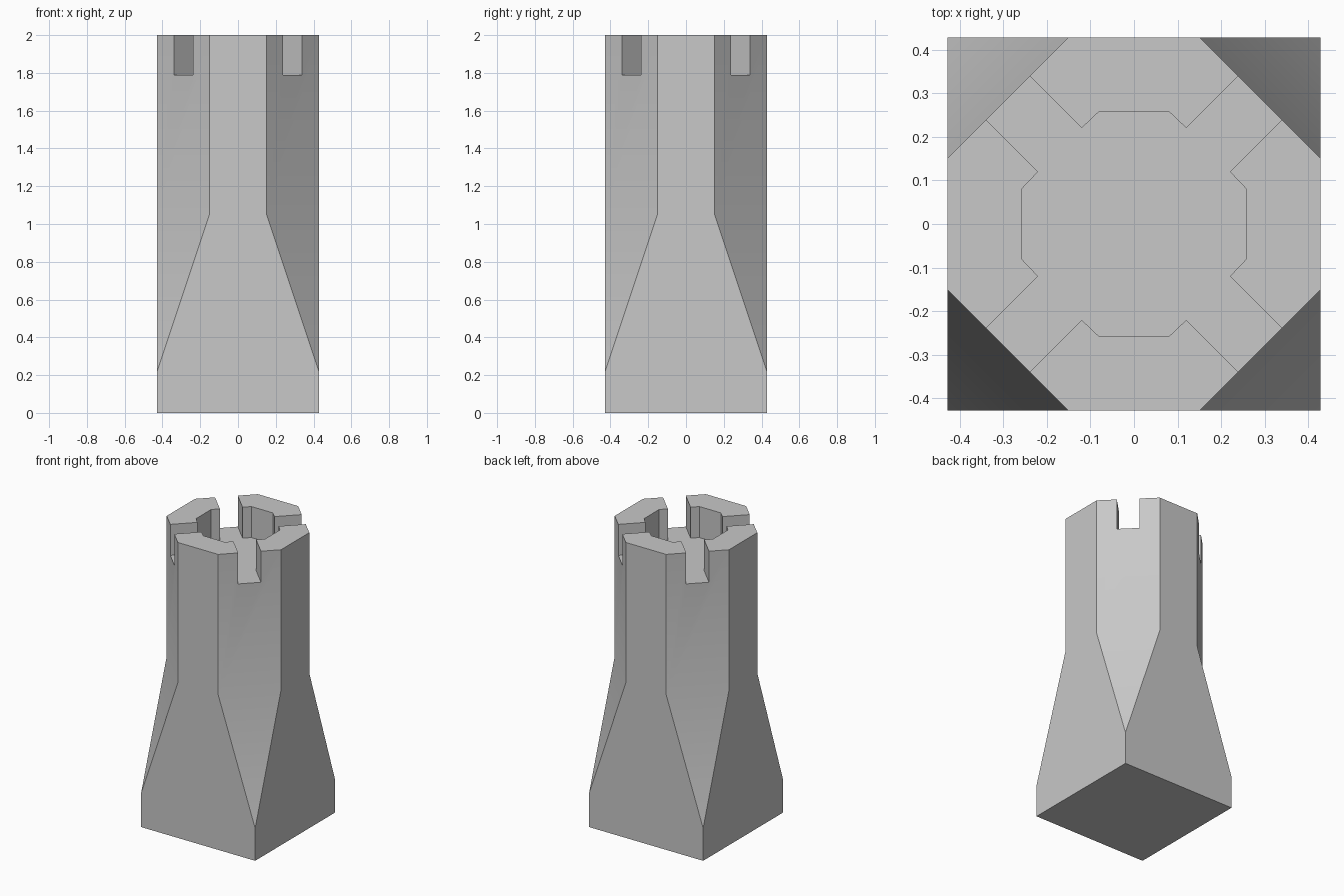
import bpy, bmesh
from mathutils import Matrix, Vector
from math import radians

if "Cube" in bpy.data.objects:
    bpy.data.objects.remove(bpy.data.objects["Cube"], do_unlink=True)

HALF, FLAT = 0.428, 0.151          # half width, half width of each upper flat
BASE_Z, NECK_Z, TOP_Z = 0.22, 1.05, 2.0
FLOOR_Z = 1.79                     # floor of the pit and slots

stone = bpy.data.materials.new("grey stone")
stone.use_nodes = True
grey = (0.58, 0.58, 0.58, 1)
stone.diffuse_color = grey
stone.node_tree.nodes["Principled BSDF"].inputs["Base Color"].default_value = grey


def turned(points):
    """Repeat a quarter outline four times around the centre."""
    return [Matrix.Rotation(radians(90 * i), 2) @ Vector(p)
            for i in range(4) for p in points]


def ring(bm, outline, z):
    return [bm.verts.new((p.x, p.y, z)) for p in outline]


def make_object(name, bm):
    bmesh.ops.recalc_face_normals(bm, faces=bm.faces)
    mesh = bpy.data.meshes.new(name)
    bm.to_mesh(mesh)
    bm.free()
    mesh.materials.append(stone)
    obj = bpy.data.objects.new(name, mesh)
    bpy.context.collection.objects.link(obj)
    return obj


# Tower: square foot whose corners are cut back into an octagonal shaft
bm = bmesh.new()
square = turned([(HALF, HALF)])
octagon = turned([(HALF, FLAT), (FLAT, HALF)])
foot, base = ring(bm, square, 0), ring(bm, square, BASE_Z)
neck, top = ring(bm, octagon, NECK_Z), ring(bm, octagon, TOP_Z)
bm.faces.new(foot)
bm.faces.new(top)
for i in range(4):
    j = (i + 1) % 4
    a, b, c = 2 * i, 2 * i + 1, 2 * j
    # Flat upright side, tapering from the foot to the shaft
    bm.faces.new((foot[i], foot[j], base[j], neck[c], top[c], top[b], neck[b], base[i]))
    # Sloping corner triangle with the shaft's diagonal face above it
    bm.faces.new((base[i], neck[a], neck[b]))
    bm.faces.new((neck[a], neck[b], top[b], top[a]))
tower = make_object("tower", bm)

# Cutter: octagonal pit with a slot running out through each diagonal wall
bm = bmesh.new()
outline = turned([(0.258, 0.08), (0.22, 0.12), (0.52, 0.42),
                  (0.42, 0.52), (0.12, 0.22), (0.08, 0.258)])
face = bm.faces.new(ring(bm, outline, FLOOR_Z))
extruded = bmesh.ops.extrude_face_region(bm, geom=[face])["geom"]
bmesh.ops.translate(bm, vec=(0, 0, 0.4),
                    verts=[v for v in extruded if isinstance(v, bmesh.types.BMVert)])
cutter = make_object("pit_cutter", bm)
cutter.hide_render = True

# Cut the battlements, then remove the cutter
cut = tower.modifiers.new("battlements", 'BOOLEAN')
cut.object, cut.operation, cut.solver = cutter, 'DIFFERENCE', 'EXACT'
bpy.ops.object.select_all(action='DESELECT')
tower.select_set(True)
bpy.context.view_layer.objects.active = tower
bpy.ops.object.modifier_apply(modifier=cut.name)
bpy.data.objects.remove(cutter, do_unlink=True)
bpy.ops.object.shade_smooth_by_angle(angle=radians(30))
